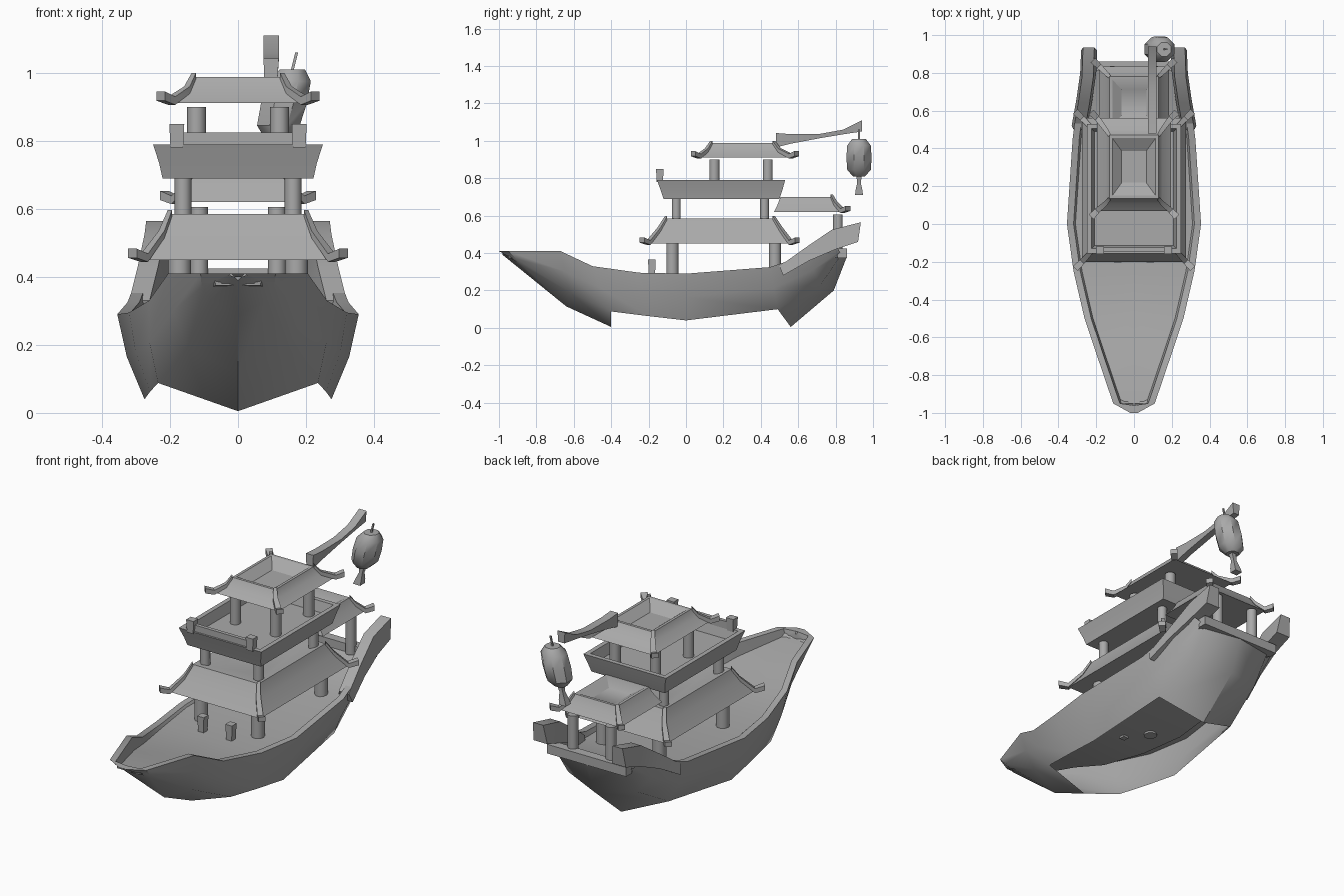
import bpy, bmesh, math
from mathutils import Vector

cube = bpy.data.objects.get("Cube")
if cube:
    bpy.data.objects.remove(cube)

GREY = (0.4, 0.4, 0.4, 1)
mat = bpy.data.materials.new("plain grey")
mat.use_nodes = True
mat.diffuse_color = GREY
mat.node_tree.nodes["Principled BSDF"].inputs["Base Color"].default_value = GREY


def make(name, bm, smooth=35):
    bmesh.ops.remove_doubles(bm, verts=bm.verts, dist=0.0005)
    bmesh.ops.recalc_face_normals(bm, faces=bm.faces)
    me = bpy.data.meshes.new(name)
    bm.to_mesh(me)
    bm.free()
    me.materials.append(mat)
    ob = bpy.data.objects.new(name, me)
    bpy.context.collection.objects.link(ob)
    bpy.ops.object.select_all(action='DESELECT')
    ob.select_set(True)
    bpy.context.view_layer.objects.active = ob
    bpy.ops.object.shade_smooth_by_angle(angle=math.radians(smooth))
    return ob


def loft(bm, rings, closed=True, caps=True):
    rows = [[bm.verts.new(p) for p in r] for r in rings]
    n = len(rows[0])
    for a, b in zip(rows, rows[1:]):
        for i in range(n if closed else n - 1):
            j = (i + 1) % n
            bm.faces.new((a[i], a[j], b[j], b[i]))
    if caps:
        bm.faces.new(rows[0])
        bm.faces.new(rows[-1])


def rect(hx, y0, y1, z):
    return [(-hx, y0, z), (hx, y0, z), (hx, y1, z), (-hx, y1, z)]


def block(name, x, y0, y1, z0, z1, hx, taper=1.0):
    bm = bmesh.new()
    m, h = (y0 + y1) / 2, (y1 - y0) / 2
    rings = [rect(hx * taper, m - h * taper, m + h * taper, z0), rect(hx, y0, y1, z1)]
    loft(bm, [[(x + p[0], p[1], p[2]) for p in r] for r in rings])
    return make(name, bm)


def column(name, x, y, z0, z1, r):
    bm = bmesh.new()
    ring = [(x + r * math.cos(k * math.pi / 5), y + r * math.sin(k * math.pi / 5)) for k in range(10)]
    loft(bm, [[(px, py, z) for px, py in ring] for z in (z0, z1)])
    return make(name, bm, 40)


# Hull stations from bow to stern: gunwale, chine, keel, deck height
stations = [
    ((0.02, -1.0, .41), (.01, -.98, .40), (0, -.98, .39), .40),
    ((.11, -.95, .41), (.08, -.87, .33), (0, -.85, .285), .375),
    ((.205, -.67, .41), (.15, -.62, .19), (0, -.64, .115), .34),
    ((.262, -.50, .33), (.235, -.4, .088), (0, -.4, .005), .30),
    ((.32, -.25, .295), (.258, -.2, .063), None, .28),
    ((.355, 0, .29), (.275, 0, .04), None, .28),
    ((.325, .45, .325), (.24, .49, .10), (0, .56, .005), .30),
    ((.30, .64, .39), (.21, .72, .23), (0, .79, .2), .33),
    ((.275, .81, .43), (.21, .83, .39), (0, .86, .38), .38),
]
bm = bmesh.new()


def quad(a, b, c, d):
    for s in (1, -1):
        pts = [bm.verts.new((p[0] * s, p[1], p[2])) for p in (a, b, c, d)]
        bm.faces.new(pts)


def bulge(g, c):
    return ((g[0] + c[0]) / 2 + .012, (g[1] + c[1]) / 2, (g[2] + c[2]) / 2)


def rim(g):
    return (max(g[0] - .035, .005), max(g[1], -.96), g[2])


def deck(g, z):
    return (max(g[0] - .045, .003), max(g[1], -.95), z)


for (g, c, k, z), (g2, c2, k2, z2) in zip(stations, stations[1:]):
    b, b2 = bulge(g, c), bulge(g2, c2)
    quad(g, b, b2, g2)
    quad(b, c, c2, b2)
    if k and k2:                      # the hull is open underneath amidships
        quad(c, k, k2, c2)
    quad(g, rim(g), rim(g2), g2)
    d, d2 = deck(g, z), deck(g2, z2)
    quad(rim(g), d, d2, rim(g2))
    quad(d, (0, d[1], z), (0, d2[1], z2), d2)
g, c, k, z = stations[0]
quad(g, c, (0, c[1], c[2]), (0, g[1], g[2]))
quad(g, rim(g), (0, -.96, .41), (0, g[1], g[2]))
make("hull", bm, 40)

# Raised stern wings and the beam between them
wing = [(.50, .33, .33), (.64, .43, .305), (.78, .525, .285), (.935, .565, .28)]
under = [(.52, .28), (.66, .36), (.80, .42), (.92, .46)]
for side, s in (("left", 1), ("right", -1)):
    bm = bmesh.new()
    rings = []
    for (y, z, x), (yb, zb) in zip(wing, under):
        rings.append([(s * x, yb, zb), (s * (x - .01), y, z),
                      (s * (x - .07), y, z), (s * (x - .085), yb, zb)])
    loft(bm, rings)
    make(side + "_stern_wing", bm, 40)
block("stern_beam", 0, .81, .86, .375, .425, .24)


# Roof: flared skirt, dished top, upturned corner ridges
def roof(name, top, mid, low, sag, corners, kick):
    bm = bmesh.new()
    hx, y0, y1, z = top
    inset = rect(hx - .015, y0 + .015, y1 - .015, z)
    dish = rect(hx * .5, y0 + (y1 - y0) * .25, y1 - (y1 - y0) * .25, z - sag)
    loft(bm, [rect(*low), rect(*mid), rect(*top), inset, dish])
    make(name, bm, 30)
    paths = [[Vector(rect(*r)[i]) for r in (top, mid, low)] for i in corners]
    for i, path in zip(corners, paths):
        out = Vector((-1 if i in (0, 3) else 1, -1 if i < 2 else 1, 0)).normalized()
        across = Vector((-out.y, out.x, 0))
        path.append(path[-1] + out * kick + Vector((0, 0, .012)))
        bm = bmesh.new()
        rings = []
        for n, p in enumerate(path):
            w = across * (.009 + .003 * n)
            up = Vector((0, 0, .018 + .003 * n))
            base = p - Vector((0, 0, .006))
            rings.append([base - w, base + w, base + w + up, base - w + up])
        loft(bm, rings)
        make(name + "_ridge", bm, 30)


ALL = (0, 1, 2, 3)
roof("lower_roof", (.20, -.107, .47, .585), (.225, -.145, .51, .52), (.275, -.2, .56, .45), .03, ALL, .05)
roof("upper_roof", (.13, .135, .47, .988), (.15, .11, .50, .945), (.195, .07, .56, .912), .04, ALL, .045)
roof("rear_roof", (.13, .505, .78, .70), (.15, .49, .80, .66), (.185, .47, .835, .62), .03, (2, 3), .045)

# Balcony tray with flared walls
bm = bmesh.new()
loft(bm, [rect(.222, -.12, .50, .69), rect(.232, -.135, .515, .735), rect(.25, -.155, .53, .79),
          rect(.225, -.13, .505, .79), rect(.21, -.115, .49, .735)])
make("balcony", bm, 30)
block("balcony_rail", 0, -.145, -.125, .785, .825, .18)

# Columns and posts, mirrored across the centre line
for side, s in (("left", 1), ("right", -1)):
    for place, y in (("front", -.073), ("back", .475)):
        column(f"{side}_{place}_lower_column", s * .172, y, .27, .47, .034)
    for place, y in (("front", -.052), ("back", .42)):
        column(f"{side}_{place}_middle_column", s * .162, y, .54, .70, .025)
    for place, y in (("front", .152), ("back", .437)):
        column(f"{side}_{place}_upper_column", s * .122, y, .73, .90, .028)
    column(side + "_rear_column", s * .115, .812, .38, .605, .027)
    block(side + "_rail_post", s * .18, -.16, -.12, .78, .85, .022, .85)
    block(side + "_deck_post", s * .085, -.203, -.162, .27, .365, .02, .8)

# Lantern arm: y, underside, top
arm = [(.48, .965, 1.042), (.56, .985, 1.036), (.72, 1.015, 1.038),
       (.84, 1.035, 1.06), (.94, 1.05, 1.11)]
bm = bmesh.new()
loft(bm, [[(.078, y, a), (.115, y, a), (.12, y, b), (.075, y, b)] for y, a, b in arm])
make("lantern_arm", bm, 30)

# Hanging lantern, turned around a leaning axis: height, radius
def lathe(name, profile, sides, limit):
    bm = bmesh.new()
    rings = []
    for z, r in profile:
        cx = .135 + (z - .91) * .25
        rings.append([(cx + r * math.cos((k + .5) * math.tau / sides), .925 + r * math.sin((k + .5) * math.tau / sides), z)
                      for k in range(sides)])
    loft(bm, rings)
    make(name, bm, limit)


lathe("lantern", [(.81, .035), (.845, .068), (.91, .073), (.975, .068), (1.01, .04)], 8, 40)
lathe("lantern_cord", [(1.0, .006), (1.06, .006)], 4, 30)
lathe("tassel", [(.71, .03), (.735, .026), (.775, .014), (.815, .02)], 4, 30)
